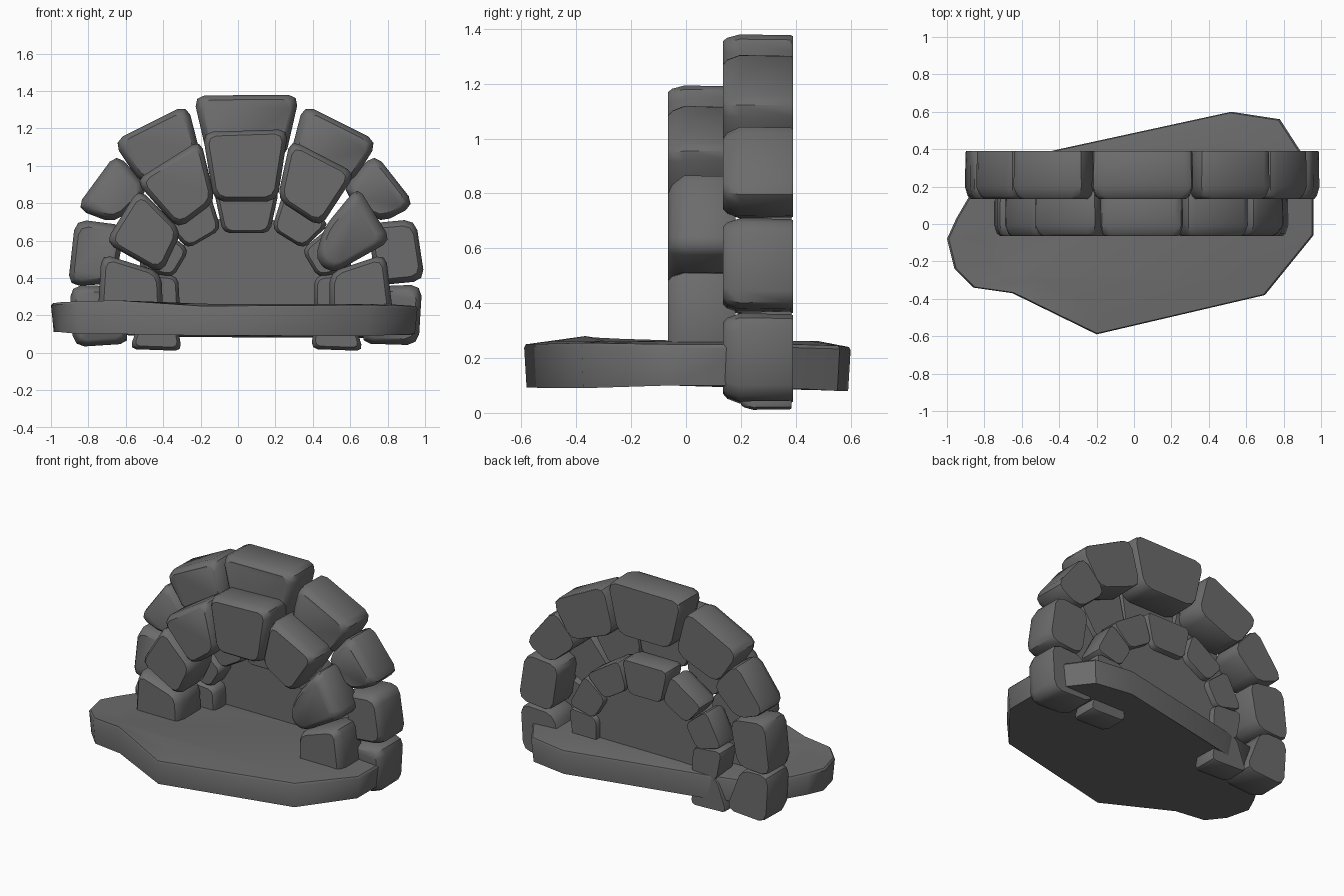
import bpy, bmesh, math
from mathutils import Vector

if "Cube" in bpy.data.objects:
    bpy.data.objects.remove(bpy.data.objects["Cube"])

stone = bpy.data.materials.new("dark grey stone")
stone.diffuse_color = (0.15, 0.15, 0.15, 1)
stone.use_nodes = True
stone.node_tree.nodes["Principled BSDF"].inputs["Base Color"].default_value = stone.diffuse_color


def finish(name, bm, smooth=True):
    bmesh.ops.recalc_face_normals(bm, faces=bm.faces)
    me = bpy.data.meshes.new(name)
    bm.to_mesh(me)
    bm.free()
    me.materials.append(stone)
    ob = bpy.data.objects.new(name, me)
    bpy.context.collection.objects.link(ob)
    if smooth:
        bpy.context.view_layer.objects.active = ob
        ob.select_set(True)
        bpy.ops.object.shade_smooth_by_angle(angle=math.radians(40))
        ob.select_set(False)
    return ob


def loft(bm, loops):
    rows = [[bm.verts.new(p) for p in l] for l in loops]
    n = len(rows[0])
    for a, b in zip(rows, rows[1:]):
        for i in range(n):
            bm.faces.new((a[i], a[(i + 1) % n], b[(i + 1) % n], b[i]))
    bm.faces.new(rows[0])
    bm.faces.new(rows[-1][::-1])


def rounded(corners, cut):
    # replace every corner with a short three-point curve
    out, n = [], len(corners)
    for i, c in enumerate(corners):
        c = Vector(c)
        a, b = Vector(corners[i - 1]) - c, Vector(corners[(i + 1) % n]) - c
        p = c + a.normalized() * min(cut, a.length * .4)
        q = c + b.normalized() * min(cut, b.length * .4)
        out += [p, (p + q) / 2 * .6 + c * .4, q]
    return out


def block(name, corners, y0, y1, cut=.05):
    # rounded wedge stone with a softened front and a flat back
    prof = rounded(corners, cut)
    mid = sum((Vector(c) for c in corners), Vector((0, 0))) / len(corners)
    size = min((Vector(c) - mid).length for c in corners)
    d = y1 - y0
    k = cut * .62 / size
    rows = [(y0, 1 - k), (y0 + .06 * d, 1 - k * .5), (y0 + .24 * d, 1), (y1 - .03 * d, .985), (y1, .96)]
    bm = bmesh.new()
    loft(bm, [[(mid.x + (p.x - mid.x) * s, y, mid.y + (p.y - mid.y) * s) for p in prof] for y, s in rows])
    finish(name, bm)


# rear outer arch
outer = [
    [(-.9, .36), (-.69, .36), (-.57, .05), (-.88, .03)],
    [(-.87, .715), (-.91, .355), (-.66, .37), (-.60, .68)],
    [(-.65, 1.07), (-.87, .77), (-.66, .69), (-.47, .87)],
    [(-.27, 1.33), (-.67, 1.13), (-.51, .89), (-.19, 1.02)],
    [(-.24, 1.375), (.33, 1.38), (.25, 1.03), (-.16, 1.03)],
    [(.35, 1.33), (.75, 1.13), (.60, .89), (.27, 1.02)],
    [(.73, 1.07), (.95, .79), (.76, .69), (.55, .87)],
    [(.69, .69), (.95, .715), (1.0, .385), (.74, .36)],
    [(.73, .355), (.985, .365), (.965, .04), (.65, .05)],
]
# front arch
front = [
    [(-.73, .53), (-.41, .43), (-.40, .2), (-.75, .2)],
    [(-.53, .88), (-.71, .59), (-.41, .42), (-.30, .65)],
    [(-.20, 1.14), (-.55, .92), (-.32, .66), (-.12, .81)],
    [(-.19, 1.18), (.27, 1.195), (.21, .81), (-.13, .81)],
    [(.28, 1.14), (.63, .96), (.44, .67), (.21, .82)],
    [(.64, .89), (.82, .6), (.50, .42), (.41, .5), (.46, .67)],
    [(.49, .43), (.79, .53), (.83, .2), (.49, .2)],
]
# small inner arch
inner = [
    [(-.50, .24), (-.34, .24), (-.30, .01), (-.58, .02)],
    [(-.54, .43), (-.32, .41), (-.31, .22), (-.50, .22)],
    [(-.26, .55), (-.35, .40), (-.54, .45), (-.42, .68)],
    [(-.15, .85), (-.39, .69), (-.27, .555), (-.09, .66)],
    [(-.13, .87), (.22, .87), (.17, .64), (-.08, .64)],
    [(.24, .85), (.49, .69), (.35, .555), (.18, .66)],
    [(.50, .68), (.62, .45), (.43, .40), (.34, .55)],
    [(.41, .41), (.62, .43), (.59, .22), (.41, .22)],
    [(.42, .24), (.60, .24), (.67, .01), (.39, .02)],
]
for label, ring, y0, y1, cut in (("outer_arch_stone", outer, .135, .39, .06),
                                 ("front_arch_stone", front, -.065, .18, .05),
                                 ("inner_arch_stone", inner, .2, .385, .035)):
    for i, c in enumerate(ring):
        block(f"{label}_{i + 1}", c, y0, y1, cut)

# back panel closing the opening
bm = bmesh.new()
panel = [(-.40, .2), (.50, .2), (.46, .48), (.30, .66), (.12, .74), (-.05, .74), (-.22, .66), (-.37, .48)]
loft(bm, [[(x, y, z) for x, z in panel] for y in (.32, .345)])
finish("back_panel", bm, False)

# irregular base slab: x, y, top height, bottom height
slab = [(-.2, -.59, .25, .092), (.70, -.38, .255, .09), (.96, -.06, .25, .10), (.96, .25, .25, .10),
        (.89, .39, .25, .09), (.78, .56, .245, .08), (.52, .60, .24, .08), (-.4, .40, .245, .085),
        (-.74, .32, .25, .10), (-.88, .15, .255, .11), (-.95, .03, .26, .11), (-1, -.08, .265, .11),
        (-.96, -.24, .27, .11), (-.86, -.34, .275, .10), (-.65, -.37, .28, .10)]
bm = bmesh.new()
loft(bm, [[(x * .985, y * .985, b) for x, y, t, b in slab],
          [(x, y, t - .012) for x, y, t, b in slab],
          [(x * .99, y * .99, t) for x, y, t, b in slab],
          [(x * .8, y * .8, .262) for x, y, t, b in slab]])
finish("base_slab", bm)
